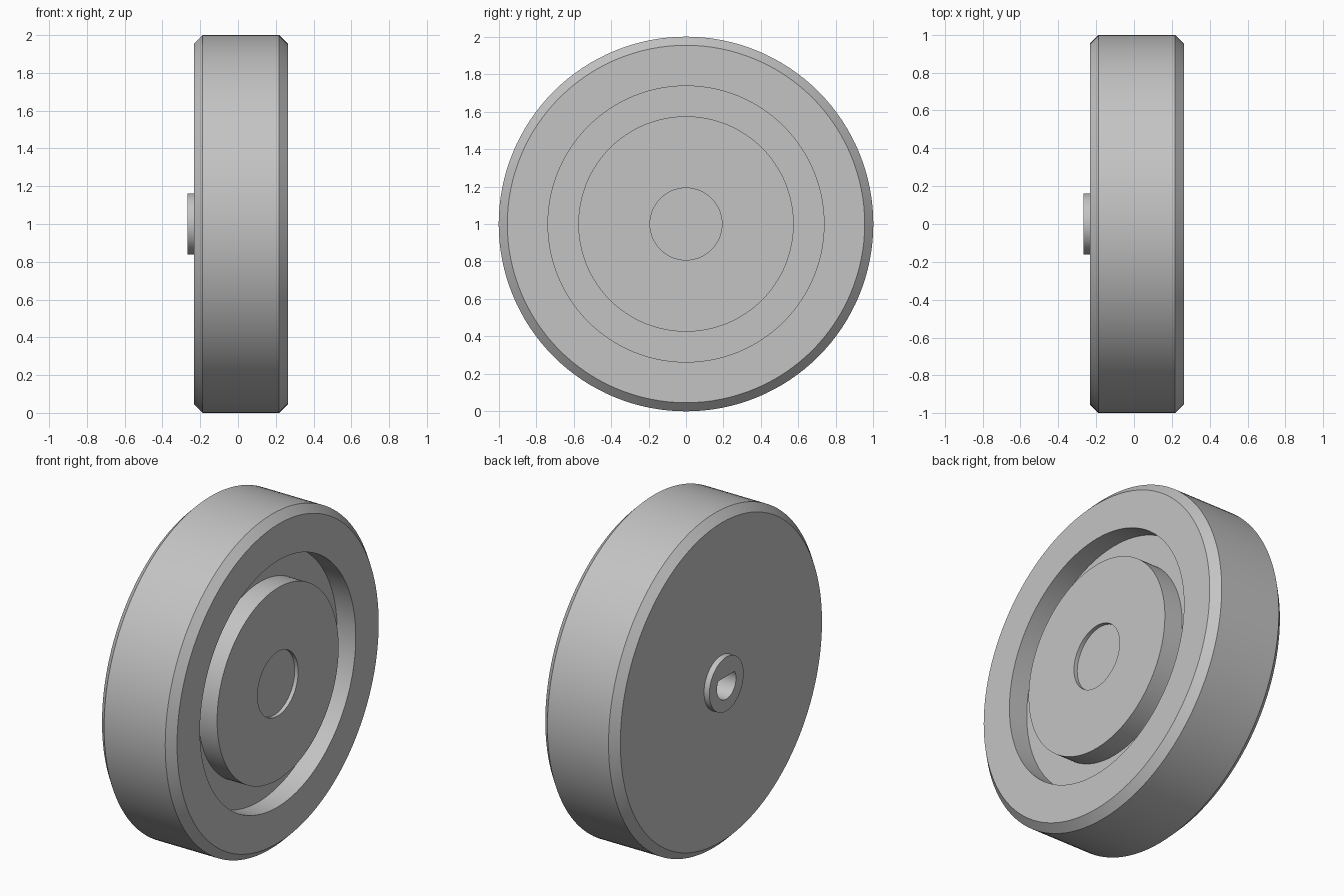
import bpy
import bmesh
from math import asin, cos, pi, sin
from mathutils import Vector

cube = bpy.data.objects.get("Cube")
if cube:
    bpy.data.objects.remove(cube, do_unlink=True)

SEGMENTS = 128
CENTRE = Vector((0, 0, 1))
BACK, FACE = -0.233, 0.264      # flat sides of the wheel
BOSS_END = -0.268
CHAMFER = 0.046
GROOVE_FLOOR = FACE - 0.123
HUB_FLOOR = FACE - 0.023

grey = bpy.data.materials.new("plain grey")
grey.use_nodes = True
grey.diffuse_color = (0.55, 0.55, 0.55, 1)
grey.node_tree.nodes["Principled BSDF"].inputs["Base Color"].default_value = grey.diffuse_color


def add_object(name, bm):
    bmesh.ops.recalc_face_normals(bm, faces=bm.faces)
    mesh = bpy.data.meshes.new(name)
    bm.to_mesh(mesh)
    bm.free()
    mesh.materials.append(grey)
    obj = bpy.data.objects.new(name, mesh)
    obj.location = CENTRE
    bpy.context.collection.objects.link(obj)
    return obj


def lathe(name, profile):
    """Turn (x, radius) points around the wheel axis."""
    bm = bmesh.new()
    verts = [bm.verts.new((x, 0, r)) for x, r in profile]
    edges = [bm.edges.new(pair) for pair in zip(verts, verts[1:])]
    bmesh.ops.spin(bm, geom=verts + edges, cent=(0, 0, 0), axis=(1, 0, 0),
                   angle=2 * pi, steps=SEGMENTS, use_duplicate=False)
    bmesh.ops.remove_doubles(bm, verts=bm.verts, dist=0.0001)
    return add_object(name, bm)


def d_prism(name, radius, flat, start, depth):
    """Round bar along x with a flat on its upper side."""
    bm = bmesh.new()
    a = asin(flat / radius)
    sweep = pi + 2 * a
    steps = 48
    angles = [pi - a + sweep * i / steps for i in range(steps + 1)]
    face = bm.faces.new([bm.verts.new((start, radius * cos(t), radius * sin(t)))
                         for t in angles])
    ext = bmesh.ops.extrude_face_region(bm, geom=[face], use_keep_orig=True)
    moved = [g for g in ext["geom"] if isinstance(g, bmesh.types.BMVert)]
    bmesh.ops.translate(bm, verts=moved, vec=(depth, 0, 0))
    return add_object(name, bm)


# Wheel with back boss, chamfered tread, ring groove and hub recess
wheel = lathe("wheel", [
    (BOSS_END, 0), (BOSS_END, 0.162), (BACK, 0.162),
    (BACK, 1 - CHAMFER), (BACK + CHAMFER, 1),
    (FACE - CHAMFER, 1), (FACE, 1 - CHAMFER),
    (FACE, 0.737), (GROOVE_FLOOR, 0.737),
    (GROOVE_FLOOR, 0.575), (FACE, 0.575),
    (FACE, 0.192), (HUB_FLOOR, 0.192), (HUB_FLOOR, 0),
])

# Keyed shaft hole in the boss
cutter = d_prism("shaft_hole_cutter", 0.09, 0.046, BOSS_END - 0.05, 0.4)
cutter.hide_render = True
hole = wheel.modifiers.new("shaft hole", "BOOLEAN")
hole.operation = "DIFFERENCE"
hole.solver = "EXACT"
hole.object = cutter

bpy.ops.object.select_all(action="DESELECT")
wheel.select_set(True)
bpy.context.view_layer.objects.active = wheel
bpy.ops.object.modifier_apply(modifier=hole.name)
bpy.data.objects.remove(cutter, do_unlink=True)
bpy.ops.object.shade_smooth_by_angle(angle=pi / 6)
